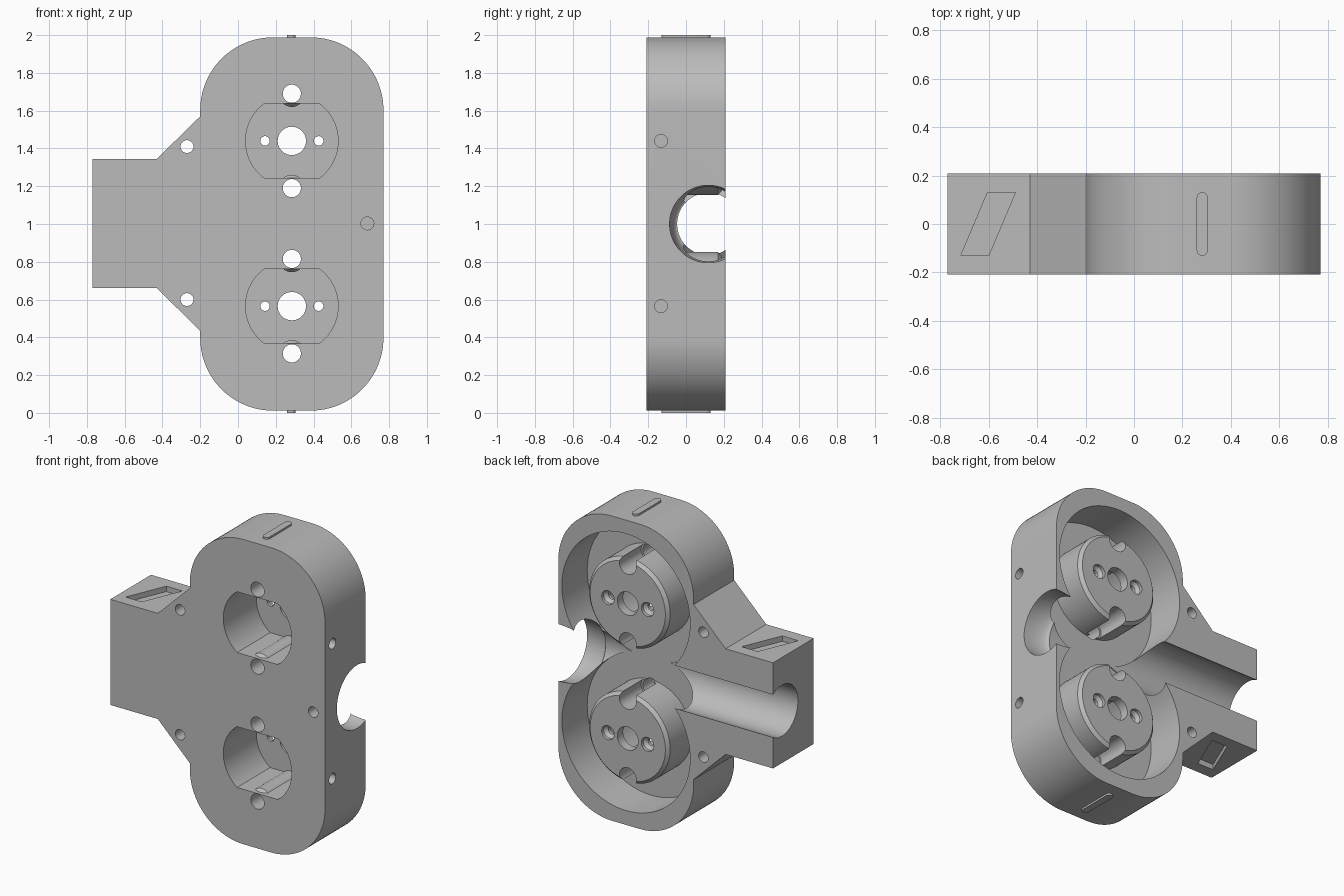
import bpy, bmesh, math
from mathutils import Vector

cube = bpy.data.objects.get("Cube")
if cube:
    bpy.data.objects.remove(cube, do_unlink=True)

CX = 0.285                 # middle of the rounded body
CENTRES = (1.44, 0.565)    # heights of the two sockets
FRONT, BACK, FLOOR = -0.208, 0.208, -0.052


def place(axis, a, b, t):
    """Point with plane coordinates a, b and position t along the axis."""
    return {"X": Vector((t, a, b)), "Y": Vector((a, t, b)), "Z": Vector((a, b, t))}[axis]


def skin(name, rings):
    """Closed solid through a row of equal rings."""
    bm = bmesh.new()
    loops = [[bm.verts.new(p) for p in ring] for ring in rings]
    for low, high in zip(loops, loops[1:]):
        for i in range(len(low)):
            j = (i + 1) % len(low)
            bm.faces.new((low[i], low[j], high[j], high[i]))
    bm.faces.new(loops[0])
    bm.faces.new(loops[-1])
    bmesh.ops.recalc_face_normals(bm, faces=bm.faces)
    mesh = bpy.data.meshes.new(name)
    bm.to_mesh(mesh)
    bm.free()
    obj = bpy.data.objects.new(name, mesh)
    bpy.context.collection.objects.link(obj)
    return obj


def prism(name, axis, points, lo, hi):
    return skin(name, [[place(axis, a, b, t) for a, b in points] for t in (lo, hi)])


def lathe(name, axis, a, b, profile, sides=64):
    """Turned solid; profile holds (position, radius) pairs."""
    turn = [2 * math.pi * i / sides for i in range(sides)]
    return skin(name, [[place(axis, a + r * math.cos(w), b + r * math.sin(w), t)
                        for w in turn] for t, r in profile])


def arc(a, b, r, start, end, steps=24):
    return [(a + r * math.cos(math.radians(start + (end - start) * i / steps)),
             b + r * math.sin(math.radians(start + (end - start) * i / steps)))
            for i in range(steps + 1)]


def combine(target, tool, operation="DIFFERENCE"):
    mod = target.modifiers.new("combine", "BOOLEAN")
    mod.operation, mod.solver, mod.object = operation, "EXACT", tool
    bpy.ops.object.select_all(action="DESELECT")
    bpy.context.view_layer.objects.active = target
    target.select_set(True)
    bpy.ops.object.modifier_apply(modifier=mod.name)
    bpy.data.objects.remove(tool, do_unlink=True)


def drill(axis, a, b, r, lo, hi):
    combine(body, lathe("drill", axis, a, b, [(lo, r), (hi, r)], 40))


# Rounded body with the side arm, as one outline
R, LEFT, RIGHT, LOW, TOP = 0.385, -0.2, 0.77, 0.012, 1.988
outline = (arc(RIGHT - R, LOW + R, R, -90, 0) + arc(RIGHT - R, TOP - R, R, 0, 90)
           + arc(LEFT + R, TOP - R, R, 90, 180)
           + [(LEFT, 1.57), (-0.43, 1.345), (-0.77, 1.345),
              (-0.77, 0.66), (-0.43, 0.66), (LEFT, 0.435)]
           + arc(LEFT + R, LOW + R, R, 180, 270))
body = prism("socket_housing", "Y", outline, FRONT, BACK)

# Round pockets open at the back
for z in CENTRES:
    combine(body, lathe("pocket", "Y", CX, z, [(FLOOR, 0.46), (0.3, 0.46)], 96))

# Cable channel through the arm, flared where it leaves the far side
flare = [(0.77 - 0.16 * math.sin(w), 0.205 - 0.04 * (1 - math.cos(w)))
         for w in (math.pi / 2 * i / 10 for i in range(10, -1, -1))]
combine(body, lathe("channel", "X", 0.118, 1.0,
                    [(-0.9, 0.165)] + flare + [(0.85, 0.205)]))

for z in CENTRES:
    # Raised hub with a chamfered rim
    combine(body, lathe("hub", "Y", CX, z,
                        [(-0.12, 0.29), (0.17, 0.29), (0.19, 0.27)], 96), "UNION")
    # Front recess: circle with two flats, leaving a rib around each notch
    half = math.degrees(math.asin(0.197 / 0.245))
    shape = arc(CX, z, 0.245, -half, half) + arc(CX, z, 0.245, 180 - half, 180 + half)
    recess = prism("recess", "Y", shape, -0.3, 0.13)
    for side in (1, -1):
        combine(recess, lathe("rib", "Y", CX, z + side * 0.25,
                              [(-0.19, 0.05), (-0.165, 0.07), (0.2, 0.07)], 40))
    combine(body, recess)
    # Notches and through holes, centre hole, countersunk screw holes
    for side in (1, -1):
        drill("Y", CX, z + side * 0.25, 0.048, -0.3, 0.3)
        drill("Y", CX, z + side * 0.25, 0.06, FLOOR + 0.02, 0.3)
        combine(body, lathe("screw_hole", "Y", CX + side * 0.142, z,
                            [(0.05, 0.025), (0.15, 0.025), (0.17, 0.045), (0.25, 0.045)], 32))
    drill("Y", CX, z, 0.075, 0.0, 0.3)
    # Blind hole in the side
    drill("X", -0.132, z, 0.034, 0.67, 0.9)

# Blind hole in the front, through holes beside the arm
drill("Y", 0.685, 1.003, 0.034, -0.3, -0.13)
for z in (1.41, 0.6):
    drill("Y", -0.27, z, 0.034, -0.3, 0.3)

# Slanted recesses in the arm, key ridges on the body ends
slant = [(-0.715, -0.13), (-0.6, -0.13), (-0.49, 0.13), (-0.605, 0.13)]
stadium = arc(0.282, 0.108, 0.023, 0, 180, 12) + arc(0.282, -0.108, 0.023, 180, 360, 12)
for lo, hi in ((1.31, 1.4), (0.6, 0.695)):
    combine(body, prism("slanted_recess", "Z", slant, lo, hi))
for lo, hi in ((1.96, 2.0), (0.0, 0.04)):
    combine(body, prism("key_ridge", "Z", stadium, lo, hi), "UNION")

# One grey material
grey = bpy.data.materials.new("plain_grey")
grey.use_nodes = True
grey.diffuse_color = (0.5, 0.5, 0.5, 1)
grey.node_tree.nodes["Principled BSDF"].inputs["Base Color"].default_value = (0.5, 0.5, 0.5, 1)
body.data.materials.clear()
body.data.materials.append(grey)

bpy.ops.object.select_all(action="DESELECT")
body.select_set(True)
bpy.context.view_layer.objects.active = body
bpy.ops.object.shade_smooth_by_angle(angle=math.radians(25))
